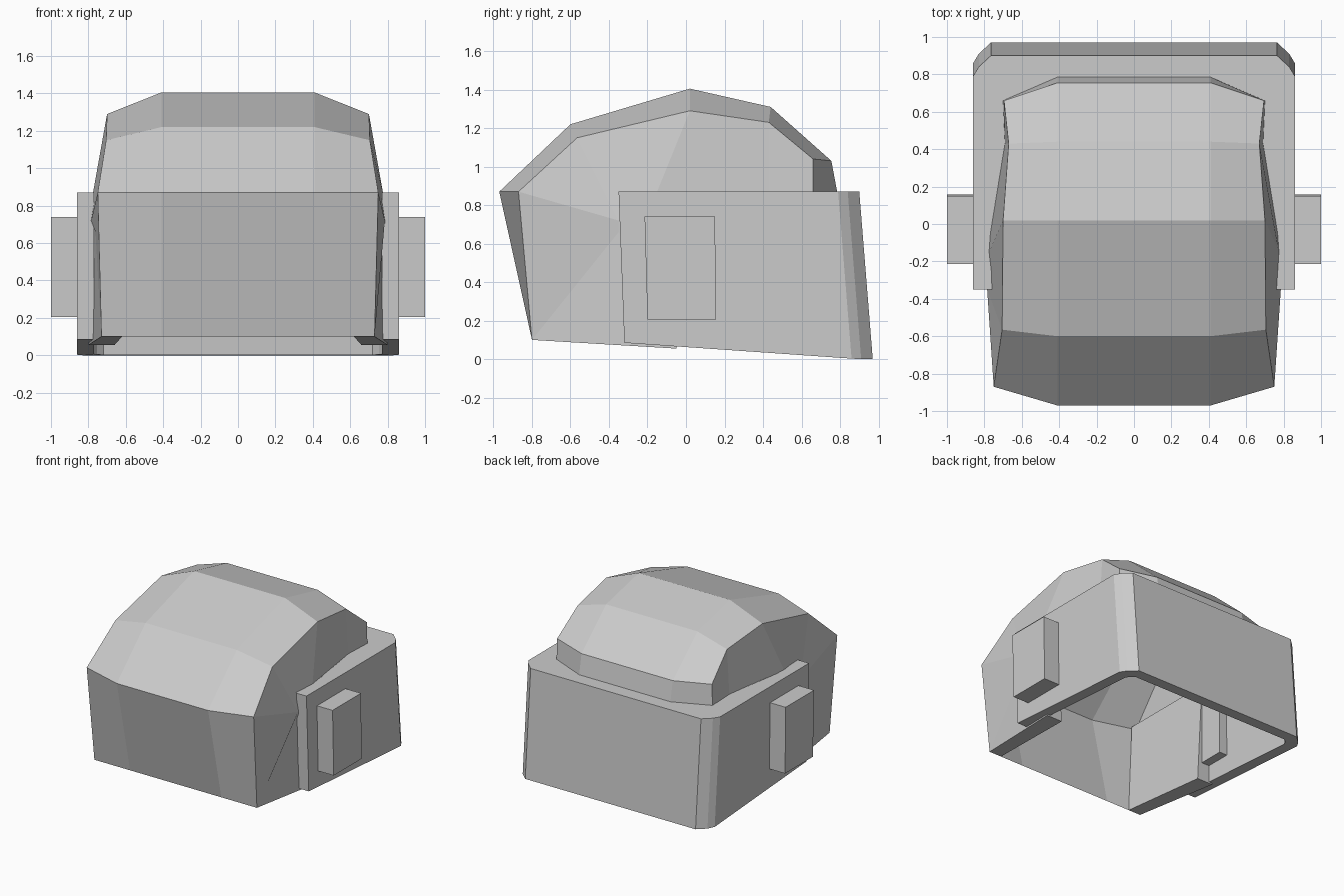
import bpy, bmesh

cube = bpy.data.objects.get("Cube")
if cube:
    bpy.data.objects.remove(cube, do_unlink=True)

grey = bpy.data.materials.new("light grey")
grey.use_nodes = True
COLOR = (0.6, 0.6, 0.6, 1)
grey.diffuse_color = COLOR
grey.node_tree.nodes["Principled BSDF"].inputs["Base Color"].default_value = COLOR


class Part:
    """Collects faces, merges shared corners and makes a flat shaded object."""

    def __init__(self, name):
        self.name, self.bm = name, bmesh.new()

    def face(self, *pts):
        self.bm.faces.new([self.bm.verts.new(p) for p in pts])

    def both(self, *pts):
        self.face(*pts)
        self.face(*[(-x, y, z) for x, y, z in reversed(pts)])

    def finish(self):
        bmesh.ops.remove_doubles(self.bm, verts=self.bm.verts, dist=0.0005)
        bmesh.ops.recalc_face_normals(self.bm, faces=self.bm.faces)
        mesh = bpy.data.meshes.new(self.name)
        self.bm.to_mesh(mesh)
        self.bm.free()
        mesh.materials.append(grey)
        obj = bpy.data.objects.new(self.name, mesh)
        bpy.context.collection.objects.link(obj)
        return obj


# Dome: a flat central band, sloping shoulder bands, and faceted side walls
MID = 0.41
center = [(MID, y, z) for y, z in
          [(-0.8, 0.1), (-0.97, 0.87), (-0.6, 1.22), (0.02, 1.405),
           (0.44, 1.31), (0.755, 1.03), (0.785, 0.87)]]
edge = [(0.73, -0.8, 0.1), (0.75, -0.87, 0.87), (0.705, -0.565, 1.15),
        (0.7, 0.02, 1.29), (0.67, 0.43, 1.23), (0.695, 0.66, 1.04),
        (0.7, 0.66, 0.87)]
bulge, notch = (0.785, -0.35, 0.72), (0.762, -0.35, 0.66)
hip, waist = (0.775, -0.15, 0.87), (0.69, 0.43, 0.87)
heel, heel_top = (0.8, -0.05, 0.055), (0.768, -0.05, 0.87)

dome = Part("dome")
for i in range(len(center) - 1):
    a, b = center[i], center[i + 1]
    dome.face(a, b, (-MID, *b[1:]), (-MID, *a[1:]))
    dome.both(edge[i], edge[i + 1], b, a)
low, brow, temple, crown, nape, tail, tail_base = edge
dome.both(brow, bulge, temple)
dome.both(temple, bulge, hip, crown)
dome.both(crown, hip, heel_top, waist, nape)
dome.both(nape, waist, tail_base, tail)
dome.both(low, notch, bulge, brow)
dome.both(low, heel, notch)
dome.both(notch, heel, heel_top, hip, bulge)
dome.finish()

# Cheek linings: lower ledge, inner wall and rear end of each side wall
lining = Part("cheek_lining")
in_front, in_heel = (0.62, -0.8, 0.1), (0.66, -0.05, 0.055)
top_front, top_heel = (0.7, -0.86, 0.87), (0.7, -0.05, 0.87)
lining.both(low, in_front, in_heel, heel)
lining.both(in_front, top_front, top_heel, in_heel)
lining.both(heel, in_heel, top_heel, heel_top)
lining.finish()

# Rear shell: a U-shaped wall with cut corners, a sloping bottom and a roof rim
TOP, WALL = 0.87, 0.09


def u_path(points):
    return points + [(-x, y, z) for x, y, z in reversed(points)]


out_top = u_path([(0.86, -0.35, TOP), (0.86, 0.79, TOP),
                  (0.83, 0.84, TOP), (0.765, 0.9, TOP)])
out_low = u_path([(0.86, -0.32, 0.085), (0.86, 0.86, 0.003),
                  (0.83, 0.91, 0), (0.765, 0.97, 0)])
in_low = u_path([(0.86 - WALL, -0.32, 0.085), (0.86 - WALL, 0.82, 0.006),
                 (0.755, 0.85, 0.004), (0.72, 0.88, 0.002)])
in_top = u_path([(0.86 - WALL, -0.35, TOP), (0.86 - WALL, 0.75, TOP),
                 (0.755, 0.78, TOP), (0.72, 0.81, TOP)])
opening = u_path([(0.74, -0.35, TOP), (0.66, 0.62, TOP),
                  (0.54, 0.68, TOP), (0.4, 0.75, TOP)])

shell = Part("rear_shell")
for i in range(len(out_top) - 1):
    for a, b in ((out_top, out_low), (out_low, in_low), (in_low, in_top),
                 (opening, out_top)):
        shell.face(a[i], a[i + 1], b[i + 1], b[i])
shell.both(out_top[0], out_low[0], in_low[0], in_top[0])
shell.finish()

# Ear blocks
for side, sign in (("left", 1), ("right", -1)):
    block = Part(side + "_ear_block")
    ring = [(-0.215, 0.74), (0.15, 0.74), (0.157, 0.205), (-0.2, 0.205)]
    inner = [(sign * 0.7, y, z) for y, z in ring]
    outer = [(sign, y, z) for y, z in ring]
    block.face(*inner)
    block.face(*outer)
    for i in range(4):
        j = (i + 1) % 4
        block.face(inner[i], inner[j], outer[j], outer[i])
    block.finish()
